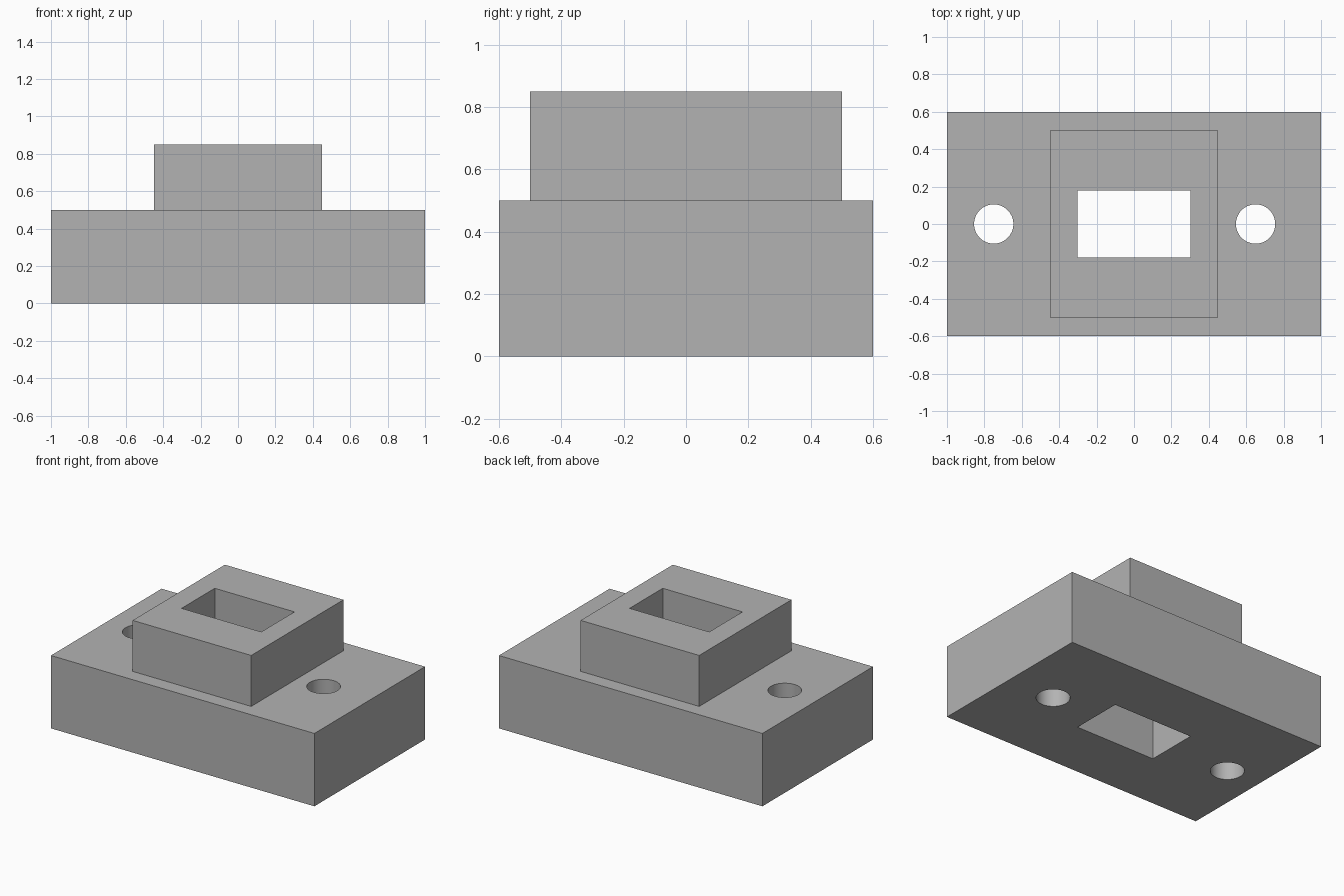
import bpy
from math import radians

cube = bpy.data.objects.get("Cube")
if cube:
    bpy.data.objects.remove(cube, do_unlink=True)

grey = bpy.data.materials.new("plain grey")
grey.use_nodes = True
colour = (0.45, 0.45, 0.45, 1)
grey.diffuse_color = colour
grey.node_tree.nodes["Principled BSDF"].inputs["Base Color"].default_value = colour


def finish(name):
    obj = bpy.context.object
    obj.name = name
    bpy.ops.object.transform_apply(location=False, rotation=False, scale=True)
    obj.data.materials.append(grey)
    return obj


def box(name, width, depth, bottom, top):
    bpy.ops.mesh.primitive_cube_add(size=1, location=(0, 0, (bottom + top) / 2))
    bpy.context.object.scale = (width, depth, top - bottom)
    return finish(name)


def bore(name, x):
    bpy.ops.mesh.primitive_cylinder_add(vertices=64, radius=0.105, depth=2, location=(x, 0, 0.25))
    return finish(name)


def combine(body, tool, operation):
    mod = body.modifiers.new(tool.name, 'BOOLEAN')
    mod.operation = operation
    mod.solver = 'EXACT'
    mod.object = tool
    bpy.context.view_layer.objects.active = body
    bpy.ops.object.modifier_apply(modifier=mod.name)
    bpy.data.objects.remove(tool, do_unlink=True)


# Base slab with a raised block, joined into one solid
body = box("mounting_block", 2, 1.2, 0, 0.5)
combine(body, box("raised_block", 0.9, 1, 0.25, 0.85), 'UNION')

# Rectangular slot and two round holes, all cut right through
combine(body, box("slot_cutter", 0.605, 0.36, -0.5, 1.5), 'DIFFERENCE')
combine(body, bore("right_hole_cutter", -0.75), 'DIFFERENCE')
combine(body, bore("left_hole_cutter", 0.65), 'DIFFERENCE')

# Smooth bores, crisp edges
bpy.ops.object.select_all(action='DESELECT')
body.select_set(True)
bpy.context.view_layer.objects.active = body
bpy.ops.object.shade_smooth_by_angle(angle=radians(30))
